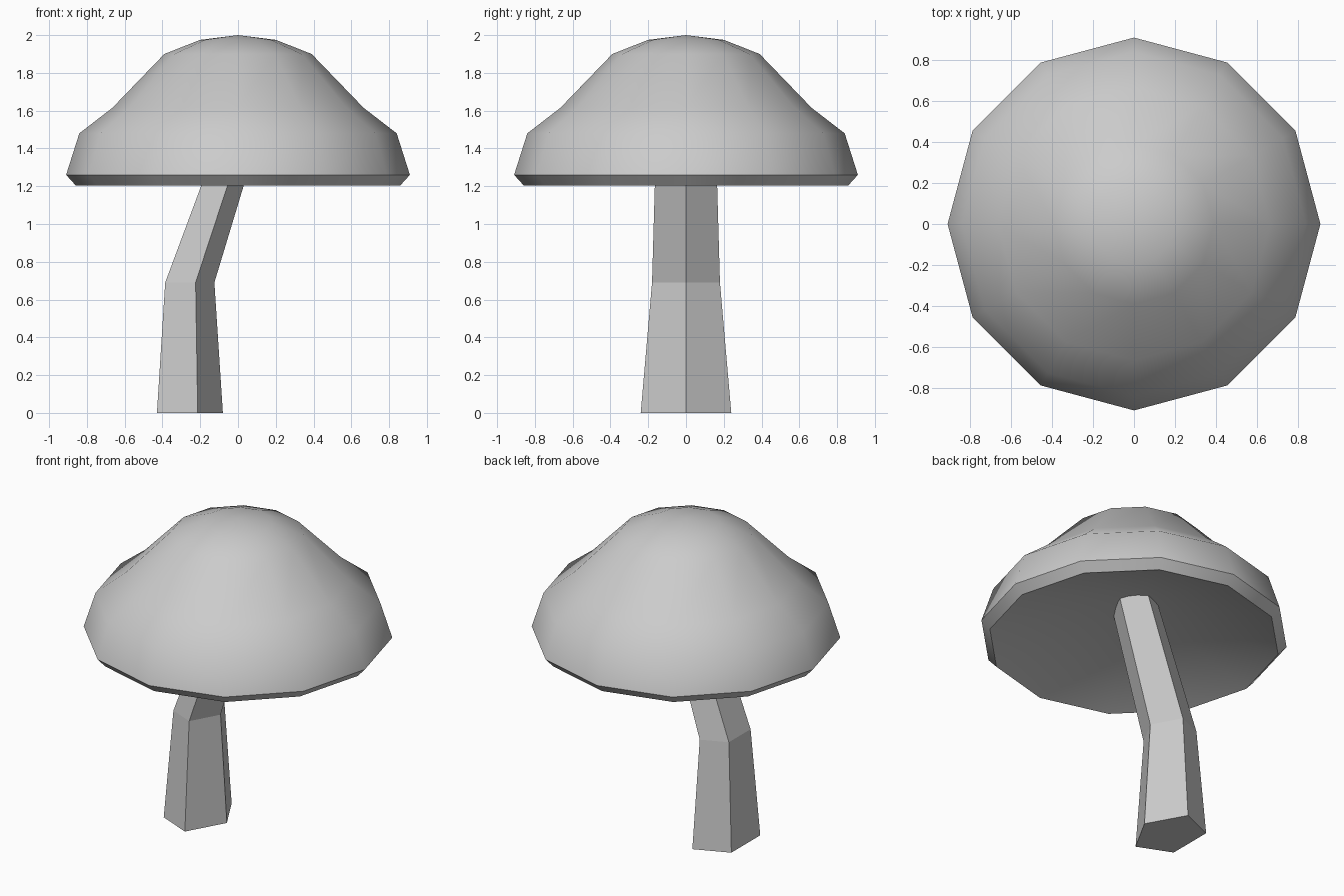
import bpy, bmesh, math

if "Cube" in bpy.data.objects:
    bpy.data.objects.remove(bpy.data.objects["Cube"])


def loft(name, rings, sides, smooth_angle=None):
    """Skin elliptical rings (cx, rx, ry, z); a ring with rx == 0 is a pole."""
    bm = bmesh.new()
    loops = []
    for cx, rx, ry, z in rings:
        if rx == 0:
            loops.append([bm.verts.new((cx, 0, z))])
        else:
            loops.append([bm.verts.new((cx + rx * math.cos(2 * math.pi * i / sides),
                                        ry * math.sin(2 * math.pi * i / sides), z))
                          for i in range(sides)])
    for a, b in zip(loops, loops[1:]):
        for i in range(sides):
            j = (i + 1) % sides
            quad = [a[i % len(a)], a[j % len(a)], b[j % len(b)], b[i % len(b)]]
            bm.faces.new(list(dict.fromkeys(quad)))
    for ring in (loops[0], loops[-1]):
        if len(ring) > 1:
            bm.faces.new(ring)
    bmesh.ops.recalc_face_normals(bm, faces=bm.faces)
    mesh = bpy.data.meshes.new(name)
    bm.to_mesh(mesh)
    bm.free()
    obj = bpy.data.objects.new(name, mesh)
    bpy.context.collection.objects.link(obj)
    if smooth_angle:
        bpy.ops.object.select_all(action='DESELECT')
        obj.select_set(True)
        bpy.context.view_layer.objects.active = obj
        bpy.ops.object.shade_smooth_by_angle(angle=math.radians(smooth_angle))
    return obj


# Cap: twelve-sided lathe with a hollow, conical underside
cap_profile = [(0, 1.495), (0.86, 1.205), (0.91, 1.26), (0.84, 1.48),
               (0.665, 1.615), (0.39, 1.90), (0.20, 1.975), (0, 2.0)]
loft("mushroom_cap", [(0, r, r, z) for r, z in cap_profile], 12, smooth_angle=40)

# Stem: bent, tapering five-sided post that runs up into the cap
loft("mushroom_stem", [(-0.273, 0.193, 0.252, 0.0),
                       (-0.269, 0.144, 0.189, 0.69),
                       (0.014, 0.112, 0.164, 1.52)], 5)
